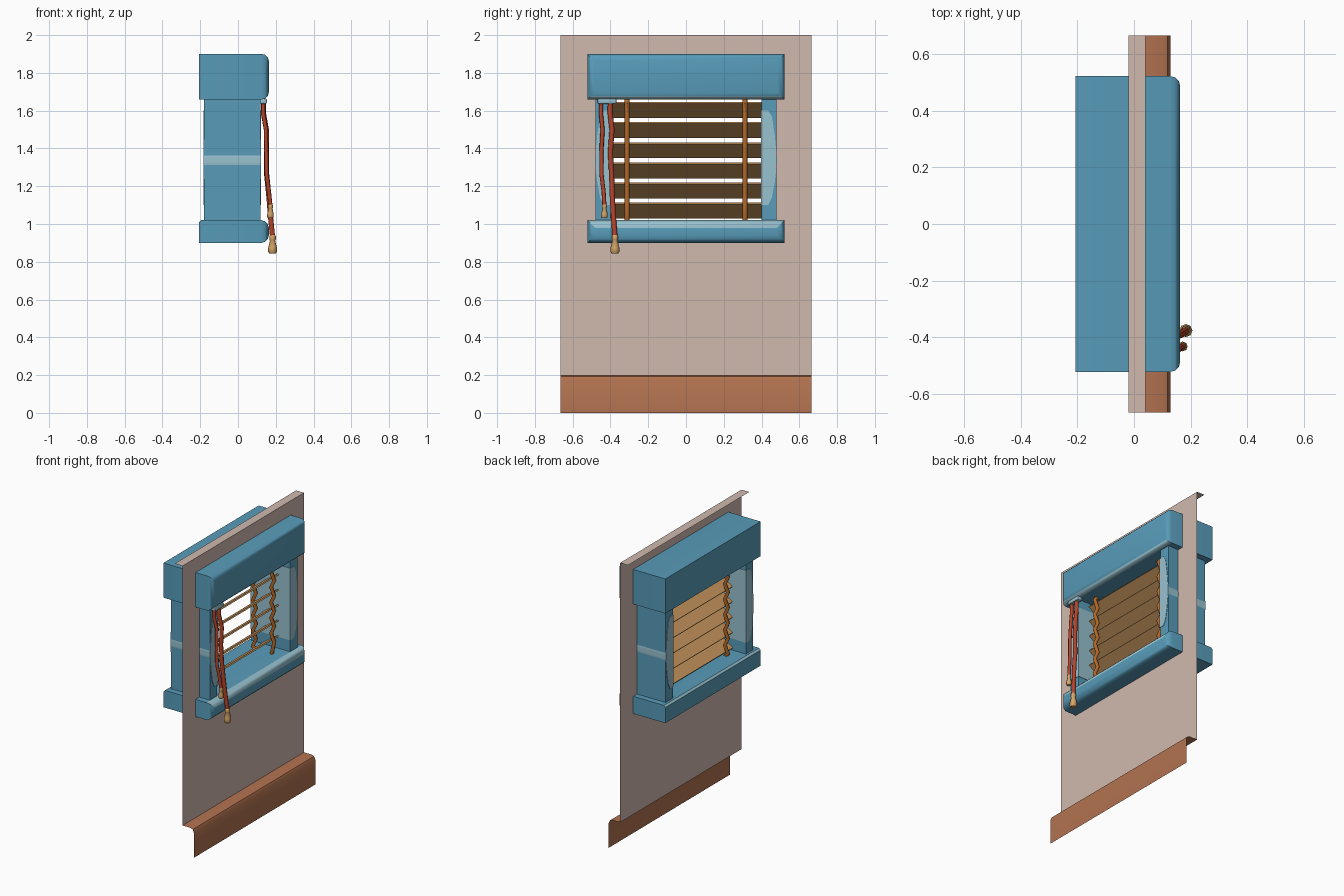
import bpy, bmesh, math

if "Cube" in bpy.data.objects:
    bpy.data.objects.remove(bpy.data.objects["Cube"])


def mat(name, r, g, b):
    def lin(c):
        c /= 255
        return c / 12.92 if c <= 0.04045 else ((c + 0.055) / 1.055) ** 2.4
    m = bpy.data.materials.new(name)
    m.diffuse_color = (lin(r), lin(g), lin(b), 1)
    m.use_nodes = True
    m.node_tree.nodes["Principled BSDF"].inputs["Base Color"].default_value = m.diffuse_color
    return m


BLUE = mat("frame_blue", 88, 156, 186)
PALE = mat("edge_pale_blue", 152, 194, 208)
WALL = mat("wall_beige", 208, 185, 174)
SKIRT = mat("skirting_brown", 178, 114, 80)
SLAT = mat("slat_tan", 198, 148, 94)
TAPE = mat("tape_orange_brown", 178, 104, 40)
RED = mat("cord_red", 182, 68, 42)
TASSEL = mat("tassel_tan", 214, 166, 104)


def finish(name, bm, *mats, smooth=True):
    me = bpy.data.meshes.new(name)
    bmesh.ops.recalc_face_normals(bm, faces=bm.faces)
    bm.to_mesh(me)
    bm.free()
    ob = bpy.data.objects.new(name, me)
    bpy.context.collection.objects.link(ob)
    for m in mats:
        me.materials.append(m)
    if smooth:
        activate(ob)
        bpy.ops.object.shade_smooth_by_angle(angle=math.radians(35))
    return ob


def activate(ob):
    bpy.ops.object.select_all(action='DESELECT')
    bpy.context.view_layer.objects.active = ob
    ob.select_set(True)


def box_bm(x0, x1, y0, y1, z0, z1):
    bm = bmesh.new()
    bmesh.ops.create_cube(bm, size=1)
    for v in bm.verts:
        v.co.x = x1 if v.co.x > 0 else x0
        v.co.y = y1 if v.co.y > 0 else y0
        v.co.z = z1 if v.co.z > 0 else z0
    return bm


def edges_where(bm, test):
    return [e for e in bm.edges if all(test(v.co) for v in e.verts)]


def bevel(bm, edges, width, seg):
    bmesh.ops.bevel(bm, geom=edges, offset=width, segments=seg, profile=0.5,
                    affect='EDGES', clamp_overlap=True)


def tube(name, pts, radii, material):
    cu = bpy.data.curves.new(name, 'CURVE')
    cu.dimensions = '3D'
    cu.bevel_depth = 1
    cu.bevel_resolution = 2
    cu.use_fill_caps = True
    sp = cu.splines.new('POLY')
    sp.points.add(len(pts) - 1)
    for p, co, r in zip(sp.points, pts, radii):
        p.co = (*co, 1)
        p.radius = r
    ob = bpy.data.objects.new(name, cu)
    bpy.context.collection.objects.link(ob)
    cu.materials.append(material)
    activate(ob)
    bpy.ops.object.convert(target='MESH')
    bpy.ops.object.shade_smooth_by_angle(angle=math.radians(50))


def sheet(name, quads, material):
    bm = bmesh.new()
    for q in quads:
        bm.faces.new([bm.verts.new(p) for p in q])
    bmesh.ops.remove_doubles(bm, verts=bm.verts, dist=1e-5)
    return finish(name, bm, material)


# wall sheet around the window opening, with a top return
W, WX = 0.665, 0.04


def wall_quad(y0, y1, z0, z1):
    return [(WX, y0, z0), (WX, y1, z0), (WX, y1, z1), (WX, y0, z1)]


sheet("wall", [wall_quad(-W, W, 0.2, 0.96), wall_quad(-W, W, 1.78, 2),
               wall_quad(-W, -0.44, 0.96, 1.78), wall_quad(0.44, W, 0.96, 1.78)], WALL)
sheet("wall_top", [[(WX, -W, 2), (WX, W, 2), (-0.02, W, 2), (-0.02, -W, 2)]], WALL)

# skirting board profile swept along y
prof = [(WX, 0.2), (0.10, 0.2), (0.118, 0.193), (0.128, 0.172), (0.128, 0)]
sheet("skirting", [[(a[0], -W, a[1]), (b[0], -W, b[1]), (b[0], W, b[1]), (a[0], W, a[1])]
                   for a, b in zip(prof, prof[1:])], SKIRT)

# header: rounded on the room side, pale lower edge
bm = box_bm(-0.207, 0.163, -0.522, 0.522, 1.66, 1.9)
bevel(bm, edges_where(bm, lambda c: c.x > 0.16), 0.036, 3)
bm.normal_update()
for f in bm.faces:
    if f.calc_center_median().z < 1.70 and f.normal.x > 0.2 and f.normal.z < -0.3:
        f.material_index = 1
finish("header", bm, BLUE, PALE)

# sill: rounded on the room side, pale upper edges
bm = box_bm(-0.207, 0.163, -0.522, 0.522, 0.9, 1.02)
bevel(bm, edges_where(bm, lambda c: c.x > 0.16), 0.04, 3)
bevel(bm, edges_where(bm, lambda c: c.x < -0.2 and c.z > 1.0), 0.012, 1)
bm.normal_update()
for f in bm.faces:
    if f.calc_center_median().z > 0.97 and abs(f.normal.x) > 0.2 and f.normal.z > 0.2:
        f.material_index = 1
finish("sill", bm, BLUE, PALE)

# jambs, each with a pale bulging inlay that reaches the outer face as a stripe
ARC = [(0.397, 1.60), (0.435, 1.60), (0.455, 1.57), (0.470, 1.47), (0.481, 1.352),
       (0.481, 1.322), (0.470, 1.22), (0.455, 1.14), (0.435, 1.10), (0.397, 1.10)]
for side, tag in ((-1, "front"), (1, "back")):
    finish(tag + "_jamb", box_bm(-0.18, 0.12, *sorted((side * 0.4, side * 0.48)), 1.0, 1.68), BLUE)
    bm = bmesh.new()
    f = bm.faces.new([bm.verts.new((-0.183, side * y, z)) for y, z in ARC])
    ext = bmesh.ops.extrude_face_region(bm, geom=[f])
    bmesh.ops.translate(bm, vec=(0.306, 0, 0),
                        verts=[v for v in ext["geom"] if isinstance(v, bmesh.types.BMVert)])
    finish(tag + "_jamb_inlay", bm, PALE, smooth=False)

# blind slats, high edge towards the room
CX = -0.022
slat_z = [1.071 + 0.1065 * i for i in range(6)]
for i, z in enumerate(slat_z):
    bm = box_bm(-0.066, 0.066, -0.402, 0.402, -0.005, 0.005)
    a = math.radians(35)
    for v in bm.verts:
        x, h = v.co.x, v.co.z
        v.co.x = CX + x * math.cos(a) - h * math.sin(a)
        v.co.z = z + x * math.sin(a) + h * math.cos(a)
    finish("slat_%d" % (i + 1), bm, SLAT)

# wavy ladder tapes on both edges of the slats
for y in (-0.312, 0.312):
    for s, tag in ((1, "room"), (-1, "outer")):
        pts = [(CX + s * 0.062, y, 1.015)]
        for z in slat_z:
            pts.append((CX + s * 0.082, y, z + s * 0.036))
            if z < 1.55:
                pts.append((CX + s * 0.058, y, z + s * 0.036 + 0.053))
        pts.append((CX + s * 0.062, y, 1.665))
        tube("ladder_tape_" + tag, pts, [0.013] * len(pts), TAPE)

# cord bracket under the header
bm = box_bm(0.115, 0.153, -0.468, -0.368, 1.636, 1.664)
bevel(bm, bm.edges[:], 0.008, 2)
finish("cord_bracket", bm, PALE)

# pull cords with tassels
short = [(0.134, -0.450, 1.645), (0.134, -0.450, 1.58), (0.148, -0.442, 1.50), (0.150, -0.448, 1.38),
         (0.152, -0.447, 1.26), (0.164, -0.436, 1.17), (0.172, -0.432, 1.095)]
long = [(0.136, -0.400, 1.645), (0.134, -0.402, 1.59), (0.150, -0.392, 1.50), (0.150, -0.400, 1.38),
        (0.152, -0.394, 1.26), (0.164, -0.390, 1.14), (0.172, -0.384, 1.04), (0.183, -0.376, 0.93)]
for name, path, r, s in (("short", short, 0.011, 0.75), ("long", long, 0.0135, 1.0)):
    tube(name + "_pull_cord", path, [r] * len(path), RED)
    x, y, z = path[-1]
    shape = [(0.012, 0.013), (0.006, 0.017), (-0.012, 0.017), (-0.018, 0.014),
             (-0.055, 0.023), (-0.078, 0.023), (-0.086, 0.017)]
    tube(name + "_cord_tassel", [(x, y, z + h * s) for h, _ in shape],
         [q * s for _, q in shape], TASSEL)
